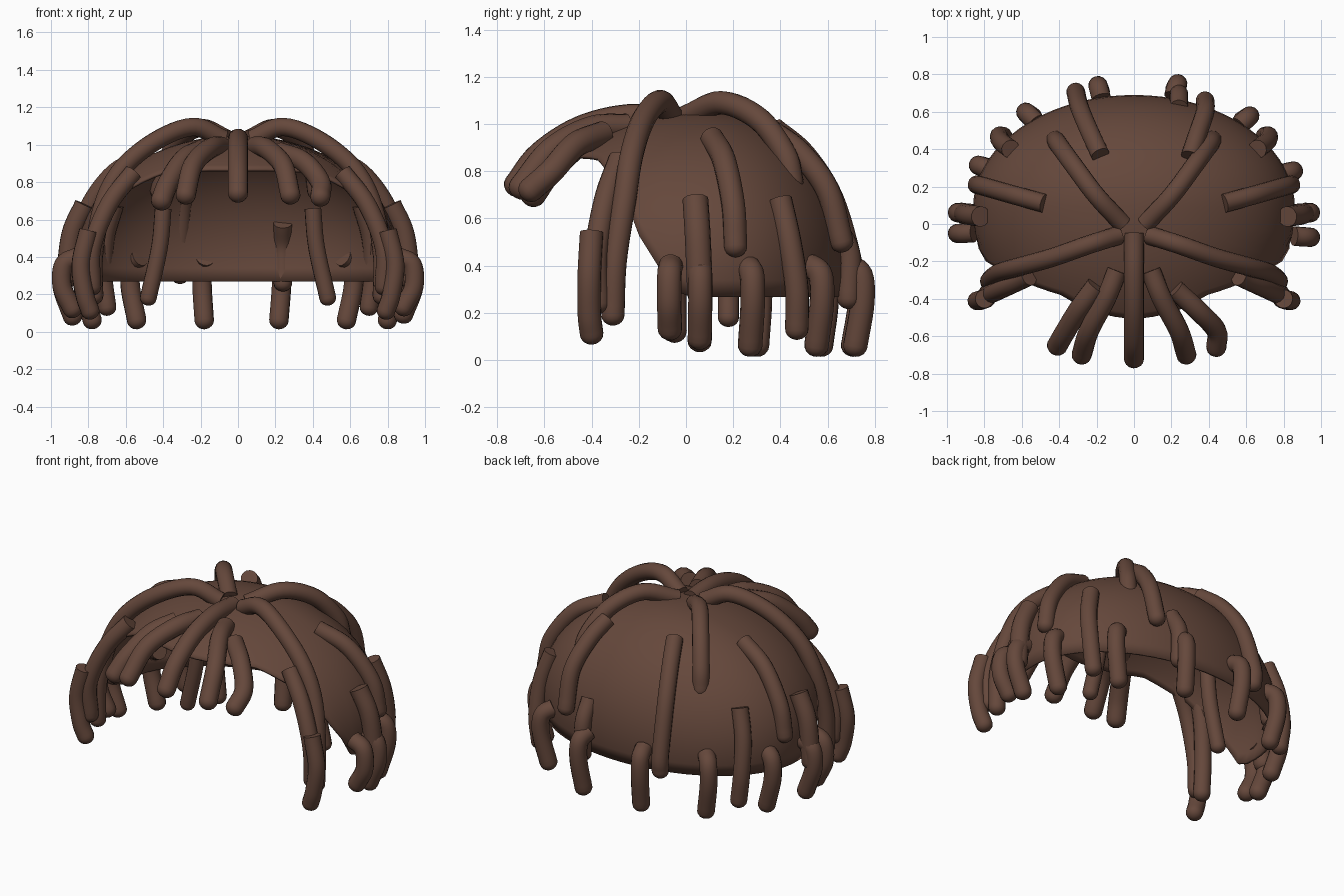
import bpy, bmesh, math
from mathutils import Vector

if "Cube" in bpy.data.objects:
    bpy.data.objects.remove(bpy.data.objects["Cube"])

brown = bpy.data.materials.new("dark_brown")
brown.diffuse_color = (0.13, 0.064, 0.044, 1)
brown.use_nodes = True
brown.node_tree.nodes["Principled BSDF"].inputs["Base Color"].default_value = brown.diffuse_color


def finish(bm, name):
    bmesh.ops.recalc_face_normals(bm, faces=bm.faces)
    me = bpy.data.meshes.new(name)
    bm.to_mesh(me)
    bm.free()
    ob = bpy.data.objects.new(name, me)
    bpy.context.collection.objects.link(ob)
    me.materials.append(brown)
    bpy.ops.object.select_all(action='DESELECT')
    bpy.context.view_layer.objects.active = ob
    ob.select_set(True)
    bpy.ops.object.shade_smooth_by_angle(angle=math.radians(40))
    return ob


# Scalp cap: domed shell, open below and at the face
def cap_point(a, t):
    ry = 0.60 if math.sin(a) > 0 else 0.86
    return Vector((0.86 * math.sin(t) * math.cos(a),
                   0.09 + ry * math.sin(t) * math.sin(a),
                   0.40 + 0.65 * math.cos(t)))


def hairline(y):
    edge = [(-0.6, 0.88), (-0.38, 0.86), (-0.27, 0.72), (-0.2, 0.53), (-0.04, 0.27), (2, 0.27)]
    for (y0, z0), (y1, z1) in zip(edge, edge[1:]):
        if y <= y1:
            return z0 + (z1 - z0) * (y - y0) / (y1 - y0)
    return 0.27


def make_cap(cols=72, rows=16):
    bm = bmesh.new()
    pole = bm.verts.new(cap_point(0, 0))
    grid = []
    for i in range(cols):
        a = 2 * math.pi * i / cols
        t = 0.3
        while t < 2.2:
            p = cap_point(a, t)
            if p.z < hairline(p.y):
                break
            t += 0.004
        grid.append([bm.verts.new(cap_point(a, t * j / rows)) for j in range(1, rows + 1)])
    for i in range(cols):
        c, d = grid[i], grid[(i + 1) % cols]
        bm.faces.new((pole, c[0], d[0]))
        for j in range(rows - 1):
            bm.faces.new((c[j], c[j + 1], d[j + 1], d[j]))
    ob = finish(bm, "scalp_cap")
    shell = ob.modifiers.new("thickness", 'SOLIDIFY')
    shell.thickness = 0.015
    shell.offset = -1


# Strand: round tube swept along a smooth path, flat at the root, rounded at the tip
def strand(name, pts, r=0.05, sides=14):
    p = [Vector(q) for q in pts]
    p = [2 * p[0] - p[1]] + p + [2 * p[-1] - p[-2]]
    path = []
    for i in range(1, len(p) - 2):
        a, b, c, d = p[i - 1:i + 3]
        for k in range(6):
            t = k / 6
            path.append(0.5 * (2 * b + (c - a) * t + (2 * a - 5 * b + 4 * c - d) * t * t
                               + (3 * b - a - 3 * c + d) * t ** 3))
    path.append(p[-2])
    radii = [r] * len(path)
    end = (path[-1] - path[-2]).normalized()
    tip = path[-1] - end * r * 0.2
    for k in range(1, 5):
        s = k * math.radians(20)
        path.append(tip + end * r * (0.2 + 0.9 * math.sin(s)))
        radii.append(r * math.cos(s))
    bm = bmesh.new()
    rings, side = [], None
    for i, q in enumerate(path):
        tan = (path[min(i + 1, len(path) - 1)] - path[max(i - 1, 0)]).normalized()
        if side is None:
            side = tan.orthogonal()
        side = (side - tan * side.dot(tan)).normalized()
        up = tan.cross(side)
        rings.append([bm.verts.new(q + radii[i] * (side * math.cos(2 * math.pi * k / sides)
                                                   + up * math.sin(2 * math.pi * k / sides)))
                      for k in range(sides)])
    for a, b in zip(rings, rings[1:]):
        for k in range(sides):
            n = (k + 1) % sides
            bm.faces.new((a[k], a[n], b[n], b[k]))
    bm.faces.new(rings[0])
    bm.faces.new(rings[-1])
    finish(bm, name)


def pair(name, pts, r=0.05):
    strand(name + "_right", pts, r)
    strand(name + "_left", [(-x, y, z) for x, y, z in pts], r)


make_cap()

# Fringe strands over the face
strand("fringe_middle", [(0, -.05, 1.02), (0, -.25, 1.03), (0, -.45, .98), (0, -.62, .87), (0, -.72, .74)], .054)
pair("fringe_inner", [(.09, -.25, .99), (.15, -.4, .98), (.24, -.57, .89), (.28, -.70, .73)], .054)
strand("fringe_outer_right", [(.22, -.35, .96), (.35, -.47, .91), (.44, -.57, .80), (.44, -.66, .72)], .054)
strand("fringe_outer_left", [(-.2, -.33, .97), (-.29, -.45, .92), (-.37, -.58, .80), (-.41, -.65, .70)], .056)

# Long crown strands to the temples and to the back
pair("crown_temple", [(.08, -.06, 1.03), (.24, -.11, 1.095), (.44, -.18, 1.02), (.62, -.23, .87),
                      (.72, -.26, .68), (.77, -.30, .42), (.77, -.31, .19)])
pair("crown_back", [(.06, .0, 1.03), (.2, .15, 1.09), (.32, .31, 1.02), (.40, .42, .87), (.42, .45, .75)])

# Temple locks hanging in front of the ears
pair("temple_lock_upper", [(.56, -.28, .85), (.69, -.34, .68), (.78, -.38, .45), (.78, -.37, .24)])
pair("temple_lock_lower", [(.80, -.40, .54), (.84, -.41, .36), (.82, -.41, .2), (.79, -.40, .11)])

# Middle strands lying on the sides and back
pair("side_strand", [(.48, .11, .94), (.66, .16, .85), (.80, .20, .66), (.84, .21, .48)])
strand("back_strand_right", [(.30, .36, .97), (.34, .48, .88), (.38, .60, .72), (.38, .66, .50)])
strand("back_strand_left", [(-.18, .37, .98), (-.24, .50, .87), (-.29, .62, .68), (-.31, .70, .40), (-.31, .70, .30)])
pair("ear_strand", [(.82, .04, .68), (.89, .05, .52), (.92, .06, .28)], .055)
pair("rear_side_strand", [(.66, .40, .68), (.71, .44, .5), (.72, .47, .30), (.70, .47, .13)])
strand("nape_strand_right", [(.24, .62, .58), (.24, .69, .45), (.24, .69, .26)])

# Hanging tails around the lower rim: x, y, bottom height
tails = [(-.19, .73, .06), (.23, .74, .06), (-.57, .59, .06), (.61, .57, .06),
         (-.82, .31, .06), (.84, .28, .06), (-.93, .06, .08), (.93, .06, .09),
         (-.93, -.05, .12), (.93, -.07, .13)]
for i, (x, y, z) in enumerate(tails):
    strand("rim_tail_%d" % i, [(x * .92, y * .92, .40), (x * 1.0, y * 1.0, .36),
                               (x * 1.01, y * 1.01, .24), (x * .95, y * .97, z)], .052)

# Inner strands hanging within the cap
pair("inner_strand", [(.40, .18, .66), (.42, .18, .45), (.48, .18, .18)], .045)
